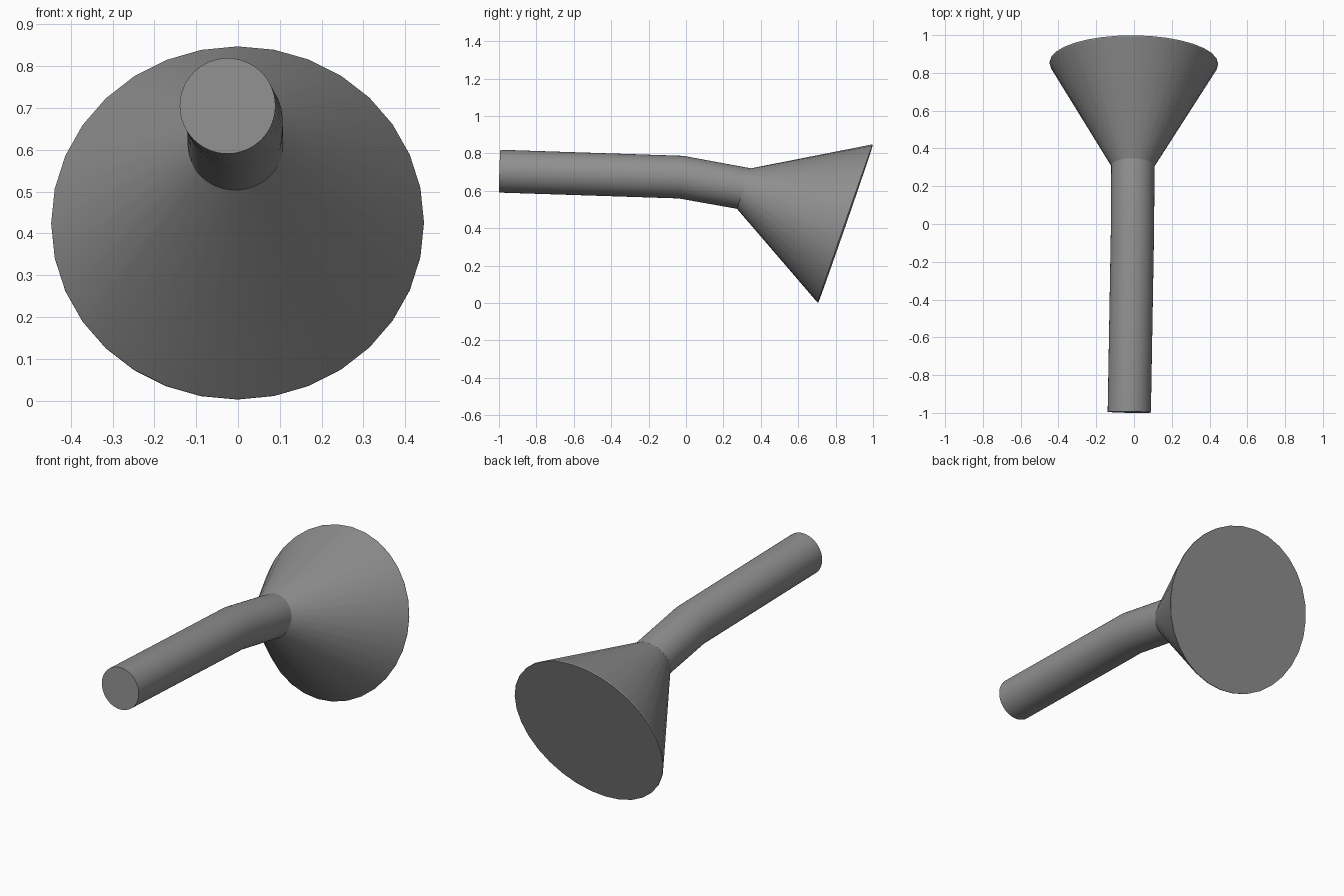
import bpy, bmesh, math
from mathutils import Vector

if "Cube" in bpy.data.objects:
    bpy.data.objects.remove(bpy.data.objects["Cube"])

grey = bpy.data.materials.new("dark_grey")
grey.diffuse_color = (0.28, 0.28, 0.28, 1)
grey.use_nodes = True
grey.node_tree.nodes["Principled BSDF"].inputs["Base Color"].default_value = grey.diffuse_color


def ring(bm, center, normal, radius, sides):
    n = Vector(normal).normalized()
    u = Vector((1, 0, 0))
    u = (u - n * u.dot(n)).normalized()
    v = n.cross(u)
    c = Vector(center)
    return [bm.verts.new(c + radius * (math.cos(a) * u + math.sin(a) * v))
            for a in (2 * math.pi * i / sides for i in range(sides))]


def loft(name, sections, sides):
    """Skin (center, normal, radius) sections and cap both ends."""
    bm = bmesh.new()
    rings = [ring(bm, c, n, r, sides) for c, n, r in sections]
    for a, b in zip(rings, rings[1:]):
        for i in range(sides):
            j = (i + 1) % sides
            bm.faces.new((a[i], a[j], b[j], b[i]))
    bm.faces.new(rings[0][::-1])
    bm.faces.new(rings[-1])
    bmesh.ops.recalc_face_normals(bm, faces=bm.faces)
    mesh = bpy.data.meshes.new(name)
    bm.to_mesh(mesh)
    bm.free()
    mesh.materials.append(grey)
    obj = bpy.data.objects.new(name, mesh)
    bpy.context.collection.objects.link(obj)
    bpy.context.view_layer.objects.active = obj
    obj.select_set(True)
    bpy.ops.object.shade_smooth_by_angle(angle=math.radians(30))
    obj.select_set(False)


# Key points along the centre line
end = Vector((-0.025, -0.996, 0.705))
bend = Vector((-0.008, -0.026, 0.673))
neck = Vector((-0.006, 0.31, 0.612))
mouth = Vector((-0.001, 0.853, 0.424))
R = 0.1145
d1 = (bend - end).normalized()
d2 = (neck - bend).normalized()
axis = (mouth - neck).normalized()

# Bent pipe
loft("pipe", [(end, d1, R), (bend, d1 + d2, R), (neck, axis, R)], 64)

# Flared horn with a thin rim
loft("horn", [(neck, axis, R), (mouth - axis * 0.006, axis, 0.446),
              (mouth, axis, 0.446)], 32)
